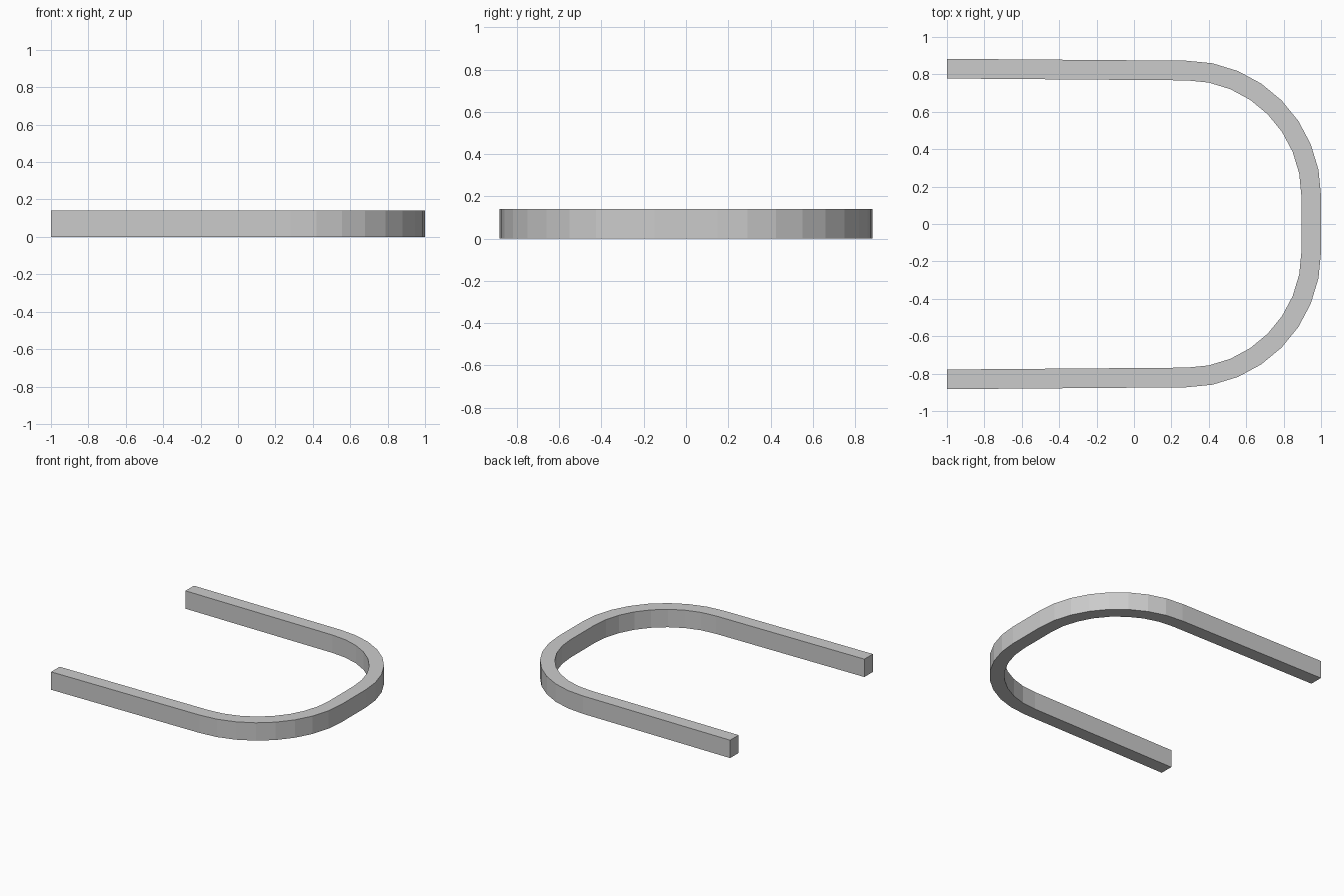
import bpy, bmesh
from math import sin, cos, radians

if "Cube" in bpy.data.objects:
    bpy.data.objects.remove(bpy.data.objects["Cube"])

HEIGHT = 0.14
CX, CY = 0.28, 0.15          # corner centre
R_OUT, R_IN = 0.72, 0.615    # corner radii
STEPS = 8

# Half path as (outer, inner) point pairs: slightly splayed arm end, then rounded corner
half = [((-1.0, 0.883), (-1.0, 0.778))]
for i in range(STEPS + 1):
    a = radians(90 - 90 * i / STEPS)
    half.append(tuple((CX + r * cos(a), CY + (r + 0.003 * sin(a)) * sin(a))
                      for r in (R_OUT, R_IN)))

# Mirror across y to complete the U
path = half + [tuple((x, -y) for x, y in pair) for pair in reversed(half)]

# Flat U strip, extruded upwards into a bar
bm = bmesh.new()
rows = [[bm.verts.new((x, y, 0)) for x, y in pair] for pair in path]
for a, b in zip(rows, rows[1:]):
    bm.faces.new((a[0], b[0], b[1], a[1]))
top = bmesh.ops.extrude_face_region(bm, geom=bm.faces[:], use_keep_orig=True)
bmesh.ops.translate(bm, vec=(0, 0, HEIGHT),
                    verts=[g for g in top["geom"] if isinstance(g, bmesh.types.BMVert)])
bmesh.ops.recalc_face_normals(bm, faces=bm.faces[:])

mesh = bpy.data.meshes.new("u_bar")
bm.to_mesh(mesh)
bm.free()
bpy.context.collection.objects.link(bpy.data.objects.new("u_bar", mesh))
